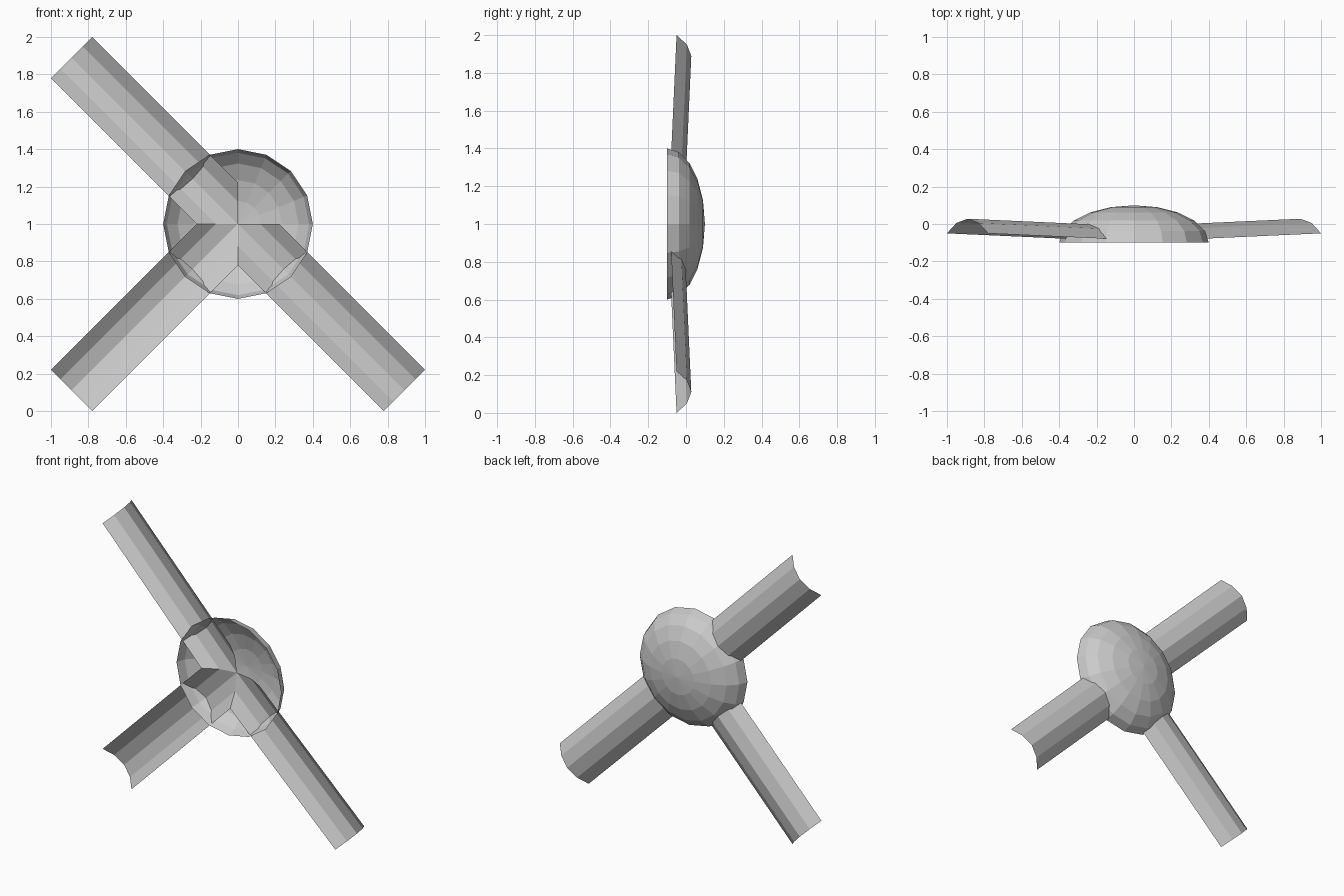
import bpy, bmesh
from math import pi, sin, cos, sqrt

if "Cube" in bpy.data.objects:
    bpy.data.objects.remove(bpy.data.objects["Cube"])

def make_object(name, bm):
    bmesh.ops.recalc_face_normals(bm, faces=bm.faces)
    mesh = bpy.data.meshes.new(name)
    bm.to_mesh(mesh)
    bm.free()
    obj = bpy.data.objects.new(name, mesh)
    bpy.context.collection.objects.link(obj)
    return obj

# Hub: hollow flattened half sphere, open towards the front
SIDES, RINGS = 16, 5
bm = bmesh.new()
rings = []
for i in range(RINGS):
    e = pi / 2 * i / RINGS
    rings.append([bm.verts.new((0.4 * cos(e) * cos(2 * pi * k / SIDES),
                                -0.1 + 0.2 * sin(e),
                                1 + 0.4 * cos(e) * sin(2 * pi * k / SIDES)))
                  for k in range(SIDES)])
pole = bm.verts.new((0, 0.1, 1))
for k in range(SIDES):
    n = (k + 1) % SIDES
    for a, b in zip(rings, rings[1:]):
        bm.faces.new((a[k], a[n], b[n], b[k]))
    bm.faces.new((rings[-1][k], rings[-1][n], pole))
make_object("hub_dome", bm)

# Arms: curved open channels, slightly raked, mitred at the hub centre
TIP, RAKE = 1.2586, 0.032
PROFILE = [(-0.156, -0.05), (-0.085, 0.005), (0, 0.028), (0.085, 0.005), (0.156, -0.05)]

def arm(name, sx, sz):
    bm = bmesh.new()
    rows = []
    for across, depth in PROFILE:
        row = []
        for d in (abs(across), TIP):
            x, z = (d + across) / sqrt(2), (d - across) / sqrt(2)
            row.append(bm.verts.new((sx * x, depth + RAKE * (d - TIP), 1 + sz * z)))
        rows.append(row)
    for a, b in zip(rows, rows[1:]):
        bm.faces.new((a[0], a[1], b[1], b[0]))
    make_object(name, bm)

for name, sx, sz in (("upper_left_arm", -1, 1), ("lower_left_arm", -1, -1), ("lower_right_arm", 1, -1)):
    arm(name, sx, sz)
